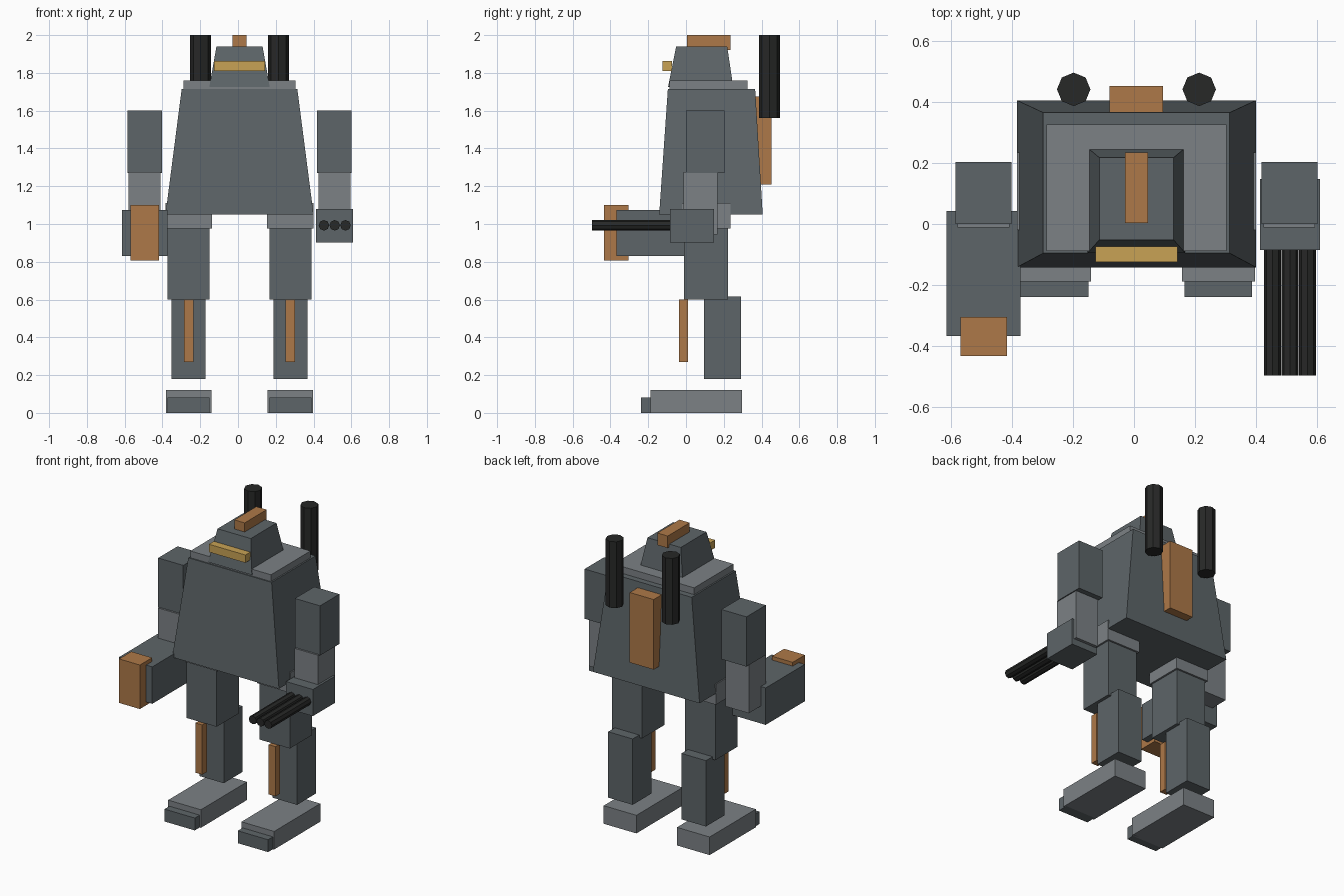
import bpy, bmesh, math
from mathutils import Matrix

if "Cube" in bpy.data.objects:
    bpy.data.objects.remove(bpy.data.objects["Cube"])

CX = 0.008  # symmetry plane of the body


def material(name, rgb):
    m = bpy.data.materials.new(name)
    m.diffuse_color = (*rgb, 1)
    m.use_nodes = True
    m.node_tree.nodes["Principled BSDF"].inputs["Base Color"].default_value = m.diffuse_color
    return m


DARK = material("dark_steel", (0.11, 0.13, 0.14))
LIGHT = material("light_steel", (0.20, 0.22, 0.235))
RUST = material("copper", (0.42, 0.19, 0.065))
GOLD = material("visor_gold", (0.58, 0.36, 0.09))
BLACK = material("gunmetal", (0.02, 0.021, 0.02))


def finish(name, bm, mat):
    bmesh.ops.recalc_face_normals(bm, faces=bm.faces)
    me = bpy.data.meshes.new(name)
    bm.to_mesh(me)
    bm.free()
    me.materials.append(mat)
    ob = bpy.data.objects.new(name, me)
    bpy.context.collection.objects.link(ob)
    return ob


def block(name, x, y, z, mat, top_x=None, top_y=None):
    """Box from ranges; optional top ranges make it a tapered block."""
    bm = bmesh.new()
    bmesh.ops.create_cube(bm, size=1)
    for v in bm.verts:
        up = v.co.z > 0
        rx = top_x if up and top_x else x
        ry = top_y if up and top_y else y
        v.co = (rx[v.co.x > 0], ry[v.co.y > 0], z[up])
    return finish(name, bm, mat)


def tube(name, centre, radius, length, axis, mat):
    bm = bmesh.new()
    bmesh.ops.create_cone(bm, cap_ends=True, segments=8, radius1=radius,
                          radius2=radius, depth=length)
    rot = Matrix.Rotation(math.pi / 2, 4, 'X') if axis == 'Y' else Matrix()
    bm.transform(Matrix.Translation(centre) @ rot)
    return finish(name, bm, mat)


def span(centre, half):
    return (centre - half, centre + half)


# Torso, collar and head
block("torso", span(CX, 0.392), (-0.142, 0.406), (1.05, 1.715), DARK,
      span(CX, 0.306), (-0.096, 0.366))
block("collar", span(CX, 0.296), (-0.088, 0.326), (1.70, 1.76), LIGHT)
block("head", span(CX, 0.160), (-0.095, 0.25), (1.725, 1.94), DARK,
      span(CX, 0.122), (-0.052, 0.218))
block("visor", span(CX, 0.134), (-0.125, -0.074), (1.81, 1.862), GOLD)
block("head_crest", span(CX, 0.038), (0.004, 0.235), (1.92, 2.0), RUST)
block("back_pack", span(CX, 0.088), (0.355, 0.453), (1.21, 1.675), RUST)

for label, s in (("left", -1), ("right", 1)):
    # Exhaust stacks behind the shoulders
    tube(label + "_exhaust", (CX + s * 0.206, 0.442, 1.78), 0.055, 0.44, 'Z', BLACK)

    # Arms
    arm = CX + s * 0.502
    block(label + "_upper_arm", span(arm, 0.092), (0.0, 0.203), (1.27, 1.6), DARK)
    block(label + "_forearm", span(arm, 0.085), (-0.012, 0.168), (0.945, 1.275), LIGHT)

    # Legs
    leg = CX + s * 0.269
    block(label + "_hip", span(leg, 0.123), (-0.02, 0.235), (0.975, 1.11), LIGHT)
    block(label + "_thigh", span(leg, 0.111), (-0.01, 0.223), (0.60, 1.0), DARK)
    block(label + "_shin", span(leg, 0.090), (0.095, 0.292), (0.18, 0.617), DARK)
    block(label + "_knee_guard", span(leg, 0.025), (-0.038, 0.01), (0.27, 0.60), RUST)
    block(label + "_foot", span(leg, 0.120), (-0.188, 0.296), (0.0, 0.12), LIGHT)
    block(label + "_toe", span(leg, 0.111), (-0.239, -0.17), (0.0, 0.082), DARK)

# Left arm: heavy hammer fist
block("hammer_arm", (-0.615, -0.372), (-0.368, 0.043), (0.83, 1.075), DARK)
block("hammer_head", (-0.57, -0.417), (-0.433, -0.305), (0.808, 1.10), RUST)

# Right arm: triple-barrel gun
block("gun_housing", (0.413, 0.61), (-0.086, 0.148), (0.903, 1.08), DARK)
for i in range(3):
    tube(f"gun_barrel_{i + 1}", (0.455 + i * 0.057, -0.28, 0.993), 0.028, 0.434, 'Y', BLACK)
